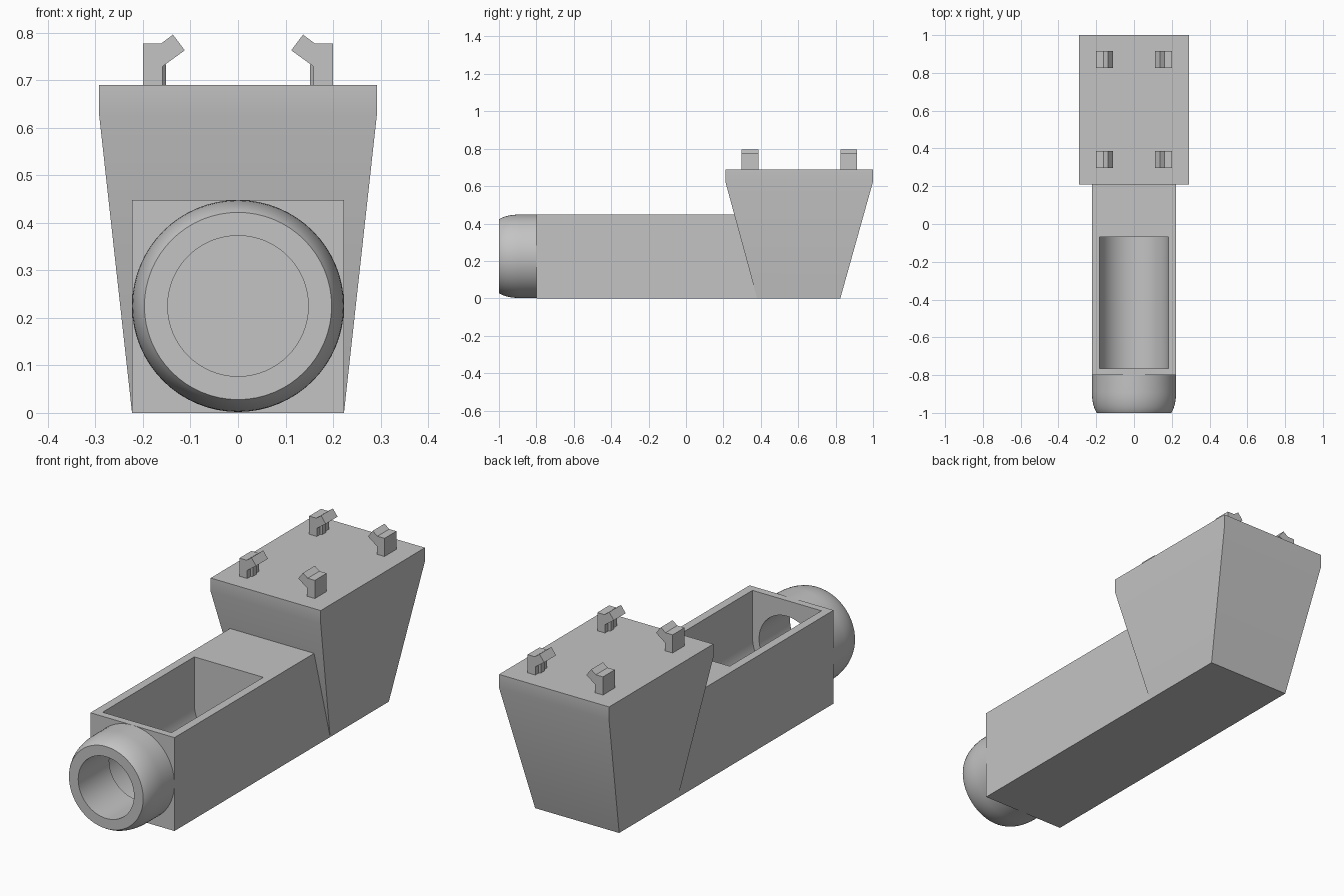
import bpy, bmesh, math
from mathutils import Vector

default = bpy.data.objects.get("Cube")
if default:
    bpy.data.objects.remove(default, do_unlink=True)

GREY = (0.55, 0.55, 0.55, 1)
mat = bpy.data.materials.new("plain grey")
mat.use_nodes = True
mat.diffuse_color = GREY
mat.node_tree.nodes["Principled BSDF"].inputs["Base Color"].default_value = GREY

AXIS_Z = 0.225      # height of the bore axis
HALF = 0.223        # half width of the body
BORE = 0.148        # bore radius


def finish(bm, name):
    bmesh.ops.recalc_face_normals(bm, faces=bm.faces)
    mesh = bpy.data.meshes.new(name)
    bm.to_mesh(mesh)
    bm.free()
    mesh.materials.append(mat)
    obj = bpy.data.objects.new(name, mesh)
    bpy.context.collection.objects.link(obj)
    return obj


def smooth(obj, degrees=30):
    bpy.ops.object.select_all(action="DESELECT")
    obj.select_set(True)
    bpy.context.view_layer.objects.active = obj
    bpy.ops.object.shade_smooth_by_angle(angle=math.radians(degrees))


def loft(name, rings, capped=True, closed=False):
    """Skin rings of equal point count, with end caps or as a closed tube."""
    bm = bmesh.new()
    loops = [[bm.verts.new(p) for p in ring] for ring in rings]
    pairs = list(zip(loops, loops[1:]))
    if closed:
        pairs.append((loops[-1], loops[0]))
    for a, b in pairs:
        for i in range(len(a)):
            j = (i + 1) % len(a)
            bm.faces.new((a[i], a[j], b[j], b[i]))
    if capped:
        bm.faces.new(loops[0])
        bm.faces.new(loops[-1])
    return finish(bm, name)


def extrude_y(name, profile, y0, y1):
    return loft(name, [[(x, y, z) for x, z in profile] for y in (y0, y1)])


def circle(r, y, n=64):
    return [(r * math.cos(math.tau * i / n), y, AXIS_Z + r * math.sin(math.tau * i / n))
            for i in range(n)]


def rect(hx, y0, y1, z):
    return [(-hx, y0, z), (hx, y0, z), (hx, y1, z), (-hx, y1, z)]


# Long body with a round-bottomed open chamber and a bore through its front wall
body = loft("body", [rect(HALF, -0.8, 0.5, 0), rect(HALF, -0.8, 0.5, 0.448)])
R = 0.183
trough = [(R * math.cos(a), AXIS_Z + R * math.sin(a))
          for a in (math.pi + math.pi * i / 32 for i in range(33))]
cutters = [
    extrude_y("chamber_cutter", trough + [(R, 0.6), (-R, 0.6)], -0.765, -0.07),
    loft("bore_cutter", [circle(BORE, -0.9), circle(BORE, -0.5)]),
]
for cutter in cutters:
    mod = body.modifiers.new(cutter.name, "BOOLEAN")
    mod.operation = "DIFFERENCE"
    mod.solver = "EXACT"
    mod.object = cutter
    bpy.context.view_layer.objects.active = body
    bpy.ops.object.modifier_apply(modifier=mod.name)
    bpy.data.objects.remove(cutter, do_unlink=True)
smooth(body)

# Rounded nozzle ring in front of the body
outer = [(HALF, -0.8), (HALF, -0.89)]
for i in range(1, 9):
    t = math.radians(62) * i / 8
    outer.append((HALF - 0.026 * (1 - math.cos(t)) / (1 - math.cos(math.radians(62))),
                  -0.89 - 0.11 * math.sin(t) / math.sin(math.radians(62))))
nozzle = loft("nozzle", [circle(r, y) for r, y in outer + [(BORE, -1), (BORE, -0.8)]],
              capped=False, closed=True)
smooth(nozzle)

# Tapered hopper block with a straight rim
hopper = loft("hopper", [rect(HALF, 0.38, 0.825, 0),
                         rect(0.292, 0.21, 1.0, 0.625),
                         rect(0.292, 0.21, 1.0, 0.69)])
smooth(hopper)

# Four hooked clips on the hopper, each with a small rib inside
hook = [(0.2, 0.685), (0.2, 0.777), (0.162, 0.777), (0.137, 0.796),
        (0.112, 0.763), (0.159, 0.729), (0.159, 0.685)]
for side, s in (("left", 1), ("right", -1)):
    for place, y in (("front", 0.342), ("back", 0.87)):
        extrude_y(f"{place}_{side}_clip", [(s * x, z) for x, z in hook], y - 0.045, y + 0.045)
        plan = [(0.162, -0.025), (0.151, -0.012), (0.151, 0.012), (0.162, 0.025)]
        loft(f"{place}_{side}_clip_rib",
             [[(s * x, y + dy, z) for x, dy in plan] for z in (0.685, 0.733)])
